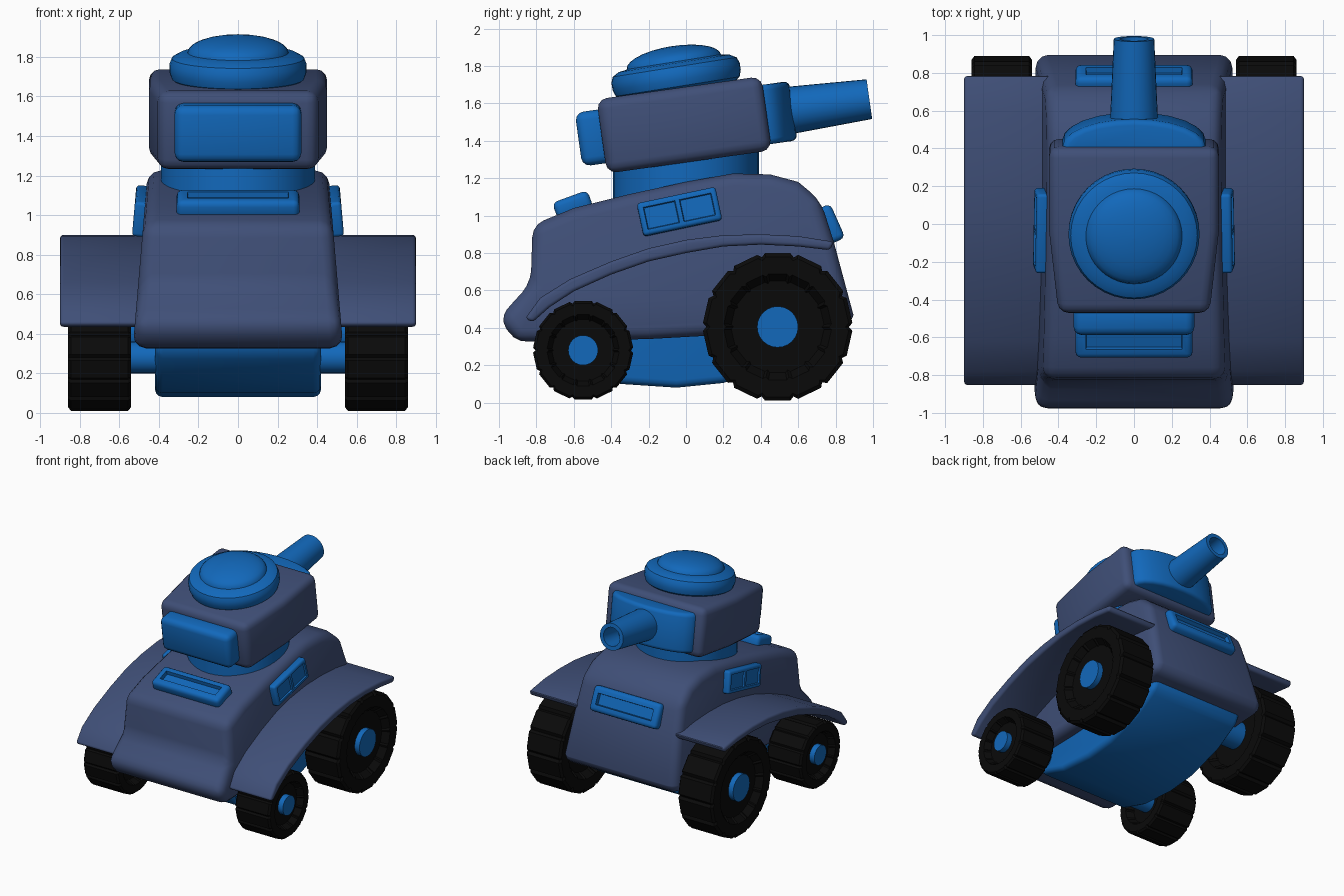
import bpy, bmesh, math
from mathutils import Matrix, Vector

if "Cube" in bpy.data.objects:
    bpy.data.objects.remove(bpy.data.objects["Cube"])


def material(name, color):
    m = bpy.data.materials.new(name)
    m.diffuse_color = (*color, 1)
    m.use_nodes = True
    m.node_tree.nodes["Principled BSDF"].inputs["Base Color"].default_value = m.diffuse_color
    return m


NAVY = material("navy_armour", (0.05, 0.078, 0.185))
BLUE = material("bright_blue", (0.006, 0.14, 0.5))
BLACK = material("black_rubber", (0.003, 0.003, 0.003))


def finish(bm, name, mat, matrix=None, bevel=0, mirror=False, sharp=35):
    """Bevel, place, mirror and shade one part."""
    bmesh.ops.recalc_face_normals(bm, faces=bm.faces[:])
    if bevel:
        edges = [e for e in bm.edges if e.calc_face_angle(0) > math.radians(32)]
        bmesh.ops.bevel(bm, geom=edges, offset=bevel, offset_type='OFFSET', segments=3,
                        profile=0.5, affect='EDGES', clamp_overlap=False)
    if matrix:
        bm.transform(matrix)
    if mirror:
        copy = bmesh.ops.duplicate(bm, geom=bm.verts[:] + bm.edges[:] + bm.faces[:])["geom"]
        for v in copy:
            if isinstance(v, bmesh.types.BMVert):
                v.co.x *= -1
        bmesh.ops.reverse_faces(bm, faces=[f for f in copy if isinstance(f, bmesh.types.BMFace)])
    mesh = bpy.data.meshes.new(name)
    bm.to_mesh(mesh)
    bm.free()
    mesh.materials.append(mat)
    mesh.shade_smooth()
    mesh.set_sharp_from_angle(angle=math.radians(sharp))
    obj = bpy.data.objects.new(name, mesh)
    bpy.context.collection.objects.link(obj)
    return obj


def loft(name, rings, mat, **kw):
    """Skin a list of equal-length rings and cap both ends."""
    bm = bmesh.new()
    rows = [[bm.verts.new(p) for p in ring] for ring in rings]
    n = len(rows[0])
    for a, b in zip(rows, rows[1:]):
        for i in range(n):
            j = (i + 1) % n
            bm.faces.new((a[i], a[j], b[j], b[i]))
    bm.faces.new(rows[0][::-1])
    bm.faces.new(rows[-1])
    return finish(bm, name, mat, **kw)


def lathe(name, profile, mat, matrix, n=32, **kw):
    """Turn (radius, height) points about local z."""
    rings = [[(r * math.cos(2 * math.pi * i / n), r * math.sin(2 * math.pi * i / n), z)
              for i in range(n)] for r, z in profile]
    return loft(name, rings, mat, matrix=matrix, **kw)


def slab(name, outline, z0, z1, mat, **kw):
    """Raise an xy outline between two heights."""
    return loft(name, [[(x, y, z) for x, y in outline] for z in (z0, z1)], mat, **kw)


def panel(name, sx, sy, sz, cells, inset, depth, matrix, bevel, **kw):
    """Rounded plate with one or more recessed openings on its outer face."""
    bm = bmesh.new()
    bmesh.ops.create_cube(bm, size=1, matrix=Matrix.Diagonal((sx, sy, sz, 1)))
    edges = [e for e in bm.edges if e.calc_face_angle(0) > 1]
    bmesh.ops.bevel(bm, geom=edges, offset=bevel, segments=3, profile=0.5, affect='EDGES')
    if cells == 2:
        bmesh.ops.bisect_plane(bm, geom=bm.verts[:] + bm.edges[:] + bm.faces[:],
                               plane_co=(0, 0, 0), plane_no=(1, 0, 0))
    bm.normal_update()
    top = [f for f in bm.faces if f.normal.z > 0.99 and f.calc_area() > 0.005]
    bmesh.ops.inset_individual(bm, faces=top, thickness=inset)
    bmesh.ops.inset_individual(bm, faces=top, thickness=0.006, depth=-depth)
    return finish(bm, name, BLUE, matrix=matrix, **kw)


def place(y, z, degrees):
    return Matrix.Translation((0, y, z)) @ Matrix.Rotation(math.radians(degrees), 4, 'X')


# Hull: side profile, narrowing towards the top
hull = [(-1.0, 0.45), (-0.91, 0.325), (-0.2, 0.34), (0.88, 0.40), (0.895, 0.47), (0.79, 0.86),
        (0.72, 1.08), (0.60, 1.18), (0.45, 1.22), (0.25, 1.225), (0.0, 1.18), (-0.3, 1.115),
        (-0.6, 1.04), (-0.82, 0.95), (-0.83, 0.64), (-0.93, 0.53)]
loft("hull", [[(s * (0.56 - 0.085 * z), y, z) for y, z in hull] for s in (-1, 1)],
     NAVY, bevel=0.065)

# Rounded belly
belly = [(-0.74, 0.40), (-0.72, 0.30), (-0.58, 0.17), (-0.35, 0.10), (-0.05, 0.08), (0.2, 0.105),
         (0.5, 0.20), (0.72, 0.33), (0.78, 0.45)]
loft("belly", [[(s * 0.42, y, z) for y, z in belly] for s in (-1, 1)], BLUE, bevel=0.04)

# Fenders sweeping over the wheels
fender = [(-0.86, 0.45), (-0.78, 0.56), (-0.62, 0.66), (-0.4, 0.755), (-0.2, 0.825), (0.0, 0.87),
          (0.2, 0.895), (0.4, 0.90), (0.6, 0.89), (0.79, 0.86), (0.77, 0.815), (0.6, 0.835),
          (0.4, 0.845), (0.2, 0.835), (0.0, 0.80), (-0.2, 0.755), (-0.4, 0.685), (-0.6, 0.595),
          (-0.73, 0.51), (-0.82, 0.43)]
loft("fenders", [[(x, y, z) for y, z in fender] for x in (0.42, 0.9)],
     NAVY, bevel=0.018, mirror=True)


# Wheels with treads and dished sides, plus axles ending in hubs
def wheels(name, y, z, r, hub, teeth):
    tread = []
    for i in range(teeth):
        for f, s in ((0, 0.955), (0.12, 1), (0.88, 1), (0.99, 0.955)):
            a = 2 * math.pi * (i + f) / teeth
            tread.append((s * math.cos(a), s * math.sin(a)))
    sections = [(0.60, 0.25), (0.60, 0.62), (0.54, 0.72), (0.54, 0.95), (0.555, 1), (0.845, 1),
                (0.86, 0.95), (0.86, 0.72), (0.81, 0.62), (0.81, 0.25)]
    loft(name + "_wheels", [[(x, y + r * s * c, z + r * s * d) for c, d in tread]
                            for x, s in sections], BLACK, mirror=True, sharp=25)
    lathe(name + "_axle", [(hub, -0.855), (hub, 0.855)], BLUE,
          Matrix.Translation((0, y, z)) @ Matrix.Rotation(math.pi / 2, 4, 'Y'), n=24)


wheels("large", 0.49, 0.405, 0.40, 0.11, 14)
wheels("small", -0.55, 0.28, 0.268, 0.08, 14)

# Turret neck and tilted turret body
TILT = 8
lathe("turret_neck", [(0.39, 1.05), (0.39, 1.36)], BLUE, Matrix.Identity(4), n=40)
slab("turret", [(-0.40, -0.445), (0.40, -0.445), (0.45, 0.0), (0.45, 0.445), (-0.45, 0.445),
                (-0.45, 0.0)], -0.2, 0.2, NAVY, matrix=place(-0.01, 1.485, TILT), bevel=0.055)
slab("turret_front_plate", [(-0.32, -0.065), (0.32, -0.065), (0.32, 0.1), (-0.32, 0.1)],
     -0.145, 0.145, BLUE, matrix=place(-0.51, 1.415, TILT), bevel=0.045)

# Curved gun mount
arc = [(0.38 * math.cos(math.pi * i / 12), 0.15 * math.sin(math.pi * i / 12)) for i in range(13)]
slab("gun_mount", arc + [(-0.38, -0.06), (0.38, -0.06)], -0.16, 0.16, BLUE,
     matrix=place(0.425, 1.54, TILT), bevel=0.03)

# Hollow barrel
lathe("barrel", [(0.13, -0.05), (0.127, 0.05), (0.107, 0.485), (0.075, 0.485), (0.07, 0.3)],
      BLUE, place(0.5, 1.555, TILT - 90), n=28)

# Domed hatch
dome = [(0.255 * math.cos(a), 0.128 + 0.085 * math.sin(a))
        for a in (math.pi / 2 * i / 7 for i in range(7))]
lathe("hatch", [(0.30, -0.03), (0.335, -0.005), (0.347, 0.03), (0.347, 0.07), (0.335, 0.1),
                (0.30, 0.12), (0.265, 0.125)] + dome + [(0.004, 0.213)],
      BLUE, place(-0.045, 1.695, 9), n=40)

# Slotted plates on the nose and tail
panel("nose_plate", 0.62, 0.20, 0.10, 1, 0.035, 0.03, place(-0.605, 1.055, 20), 0.03)
panel("tail_plate", 0.62, 0.20, 0.09, 1, 0.035, 0.03, place(0.77, 0.955, -66), 0.03)

# Twin-window vents leaning with the hull sides
side = Matrix(((0, 0, 1, 0), (1, 0, 0, 0), (0, 1, 0, 0), (0, 0, 0, 1)))
vent = (Matrix.Translation((0.485, -0.035, 1.02)) @ Matrix.Rotation(math.radians(-5), 4, 'Y')
        @ side @ Matrix.Rotation(math.radians(12), 4, 'Z'))
panel("side_vents", 0.43, 0.18, 0.08, 2, 0.016, 0.012, vent, 0.018, mirror=True)
